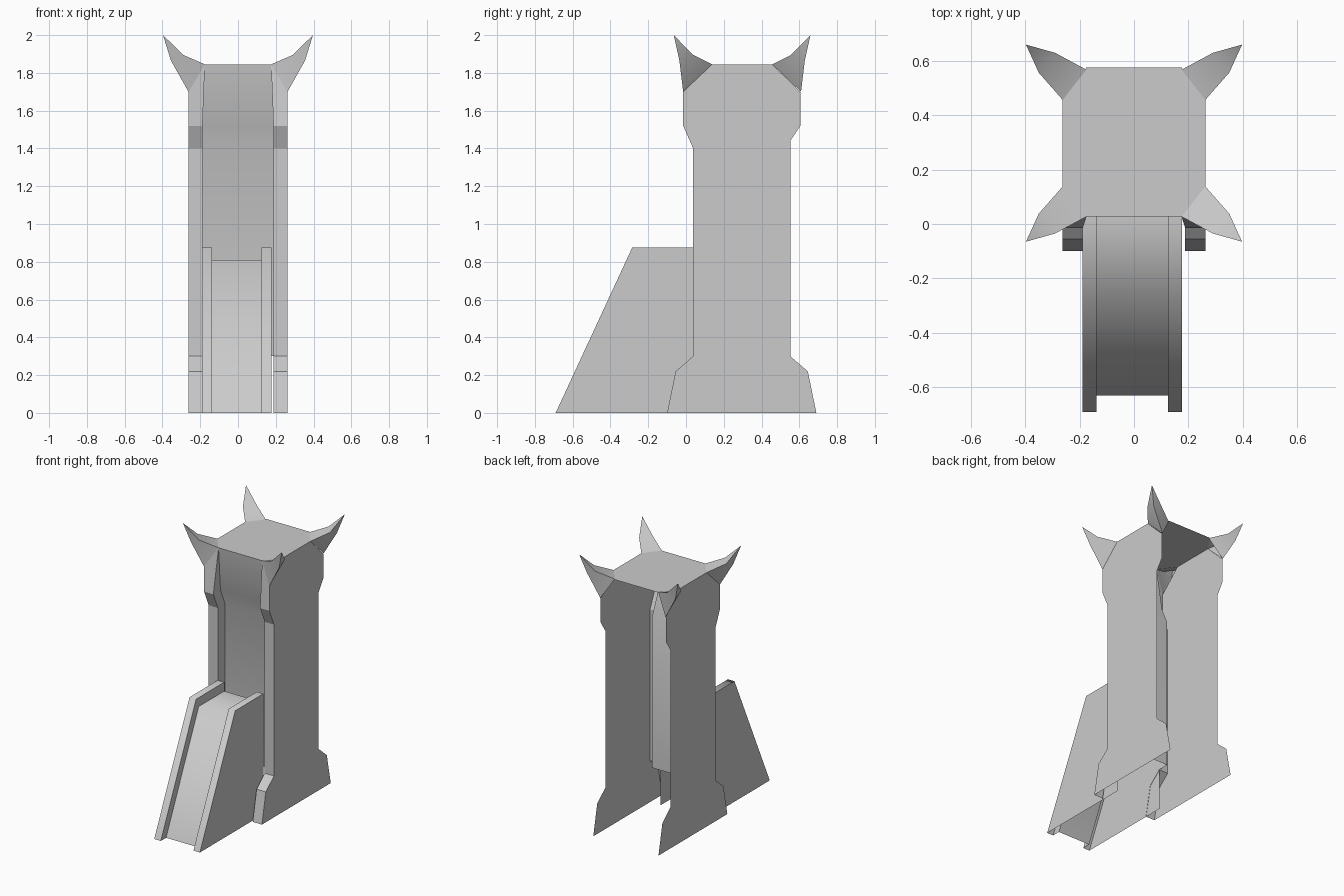
import bpy, bmesh
from mathutils import Vector

if "Cube" in bpy.data.objects:
    bpy.data.objects.remove(bpy.data.objects["Cube"])

grey = bpy.data.materials.new("stone_grey")
grey.diffuse_color = (0.6, 0.6, 0.6, 1)
grey.use_nodes = True
grey.node_tree.nodes["Principled BSDF"].inputs["Base Color"].default_value = grey.diffuse_color


def sheet(name, verts, faces, facing, smooth=False, mirror_x=False, mirror_y=None):
    """Open surface whose average normal points along 'facing'."""
    bm = bmesh.new()
    vs = [bm.verts.new(v) for v in verts]
    for f in faces:
        bm.faces.new([vs[i] for i in f])
    bmesh.ops.remove_doubles(bm, verts=bm.verts, dist=1e-5)
    bm.normal_update()
    total = sum((f.normal * f.calc_area() for f in bm.faces), Vector())
    if total.dot(Vector(facing)) < 0:
        bmesh.ops.reverse_faces(bm, faces=bm.faces)
    for f in bm.faces:
        f.smooth = smooth
    me = bpy.data.meshes.new(name)
    bm.to_mesh(me)
    bm.free()
    me.materials.append(grey)
    ob = bpy.data.objects.new(name, me)
    bpy.context.collection.objects.link(ob)
    if mirror_x:
        ob.modifiers.new("mirror_x", 'MIRROR').use_mirror_merge = False
    if mirror_y is not None:
        # mirror about the middle of the tower depth
        pivot = bpy.data.objects.new(name + "_pivot", None)
        pivot.location = (0, mirror_y, 0)
        pivot.hide_render = True
        bpy.context.collection.objects.link(pivot)
        m = ob.modifiers.new("mirror_y", 'MIRROR')
        m.use_axis = (False, True, False)
        m.use_mirror_merge = False
        m.mirror_object = pivot
    return ob


def ribbon(name, a, b, facing, smooth=True, **kw):
    """Strip of quads between two paths."""
    n = len(a)
    faces = [(i, i + 1, n + i + 1, n + i) for i in range(n - 1)]
    return sheet(name, a + b, faces, facing, smooth, **kw)


def at_x(x, profile):
    return [(x, y, z) for y, z in profile]


OUT, INN, MID_Y = 0.262, 0.188, 0.297
A = (OUT, 0.138, 1.845)       # cap corner on the side
B = (0.175, 0.027, 1.845)     # cap corner on the front
C = (OUT, -0.015, 1.70)       # lower horn corner

# Side walls: flat outline
front = [(-0.10, 0), (-0.055, 0.22), (0.038, 0.30), (0.038, 1.40),
         (-0.015, 1.52), (-0.015, 1.70)]
back = [(0.456, 1.845), (0.605, 1.70), (0.605, 1.52), (0.552, 1.44),
        (0.552, 0.30), (0.645, 0.22), (0.69, 0)]
wall = at_x(OUT, front + [(0.138, 1.845)] + back)
sheet("side_wall", wall, [range(len(wall))], (1, 0, 0), mirror_x=True)

# Narrow front edges of the walls
inner_edge = at_x(INN, front[:5]) + [B]
ribbon("wall_front", at_x(OUT, front), inner_edge, (0, -1, 0),
       smooth=False, mirror_x=True)

# Recessed front panel and the returns joining it to the wall edges
panel = [(0.12, 0.30), (0.12, 1.40), (0.067, 1.52)]
panel_edge = at_x(INN, panel) + [B]
panel_left = [(-x, y, z) for x, y, z in panel_edge]
ribbon("front_panel", panel_edge, panel_left, (0, -1, 0))
ribbon("panel_return", inner_edge[2:], panel_edge, (-1, 0, 0),
       smooth=False, mirror_x=True)

# Flat cap with clipped corners
cap = [(-B[0], B[1]), (B[0], B[1]), (OUT, A[1])]
cap += [(OUT, 0.456), (B[0], 0.575), (-B[0], 0.575), (-OUT, 0.456), (-OUT, A[1])]
sheet("cap", [(x, y, A[2]) for x, y in cap], [range(8)], (0, 0, 1))

# Curved corner horns: three base corners, three middle points, tip
horn = [A, B, C, (0.35, 0.038, 1.895), (0.29, -0.035, 1.895),
        (0.355, -0.035, 1.865), (0.397, -0.065, 2.0)]
horn_faces = []
for i in range(3):
    j = (i + 1) % 3
    horn_faces += [(i, j, 3 + j, 3 + i), (3 + i, 3 + j, 6)]
horn_ob = sheet("corner_horn", horn, horn_faces, (1, -1, 0.3), True,
                mirror_x=True, mirror_y=MID_Y)
horn_ob.data.set_sharp_from_angle(angle=1.2)

# Ramp: outer sides, rail tops, inner rail faces and deck
rail = [(-0.69, 0), (-0.285, 0.875), (0.038, 0.875)]
deck = [(-0.63, 0), (-0.255, 0.81), (0.038, 0.81)]
left, left_in, right_in, right = -0.19, -0.137, 0.125, 0.177
for side, x, xi, d in (("left", left, left_in, -1), ("right", right, right_in, 1)):
    sheet("ramp_side_" + side, at_x(x, rail + [(0.038, 0)]),
          [range(4)], (d, 0, 0))
    ribbon("rail_top_" + side, at_x(x, rail), at_x(xi, rail), (0, -1, 1))
    ribbon("rail_inner_" + side, at_x(xi, rail), at_x(xi, deck), (-d, 0, 0),
           smooth=False)
ribbon("ramp_deck", at_x(left_in, deck), at_x(right_in, deck), (0, -1, 1))
